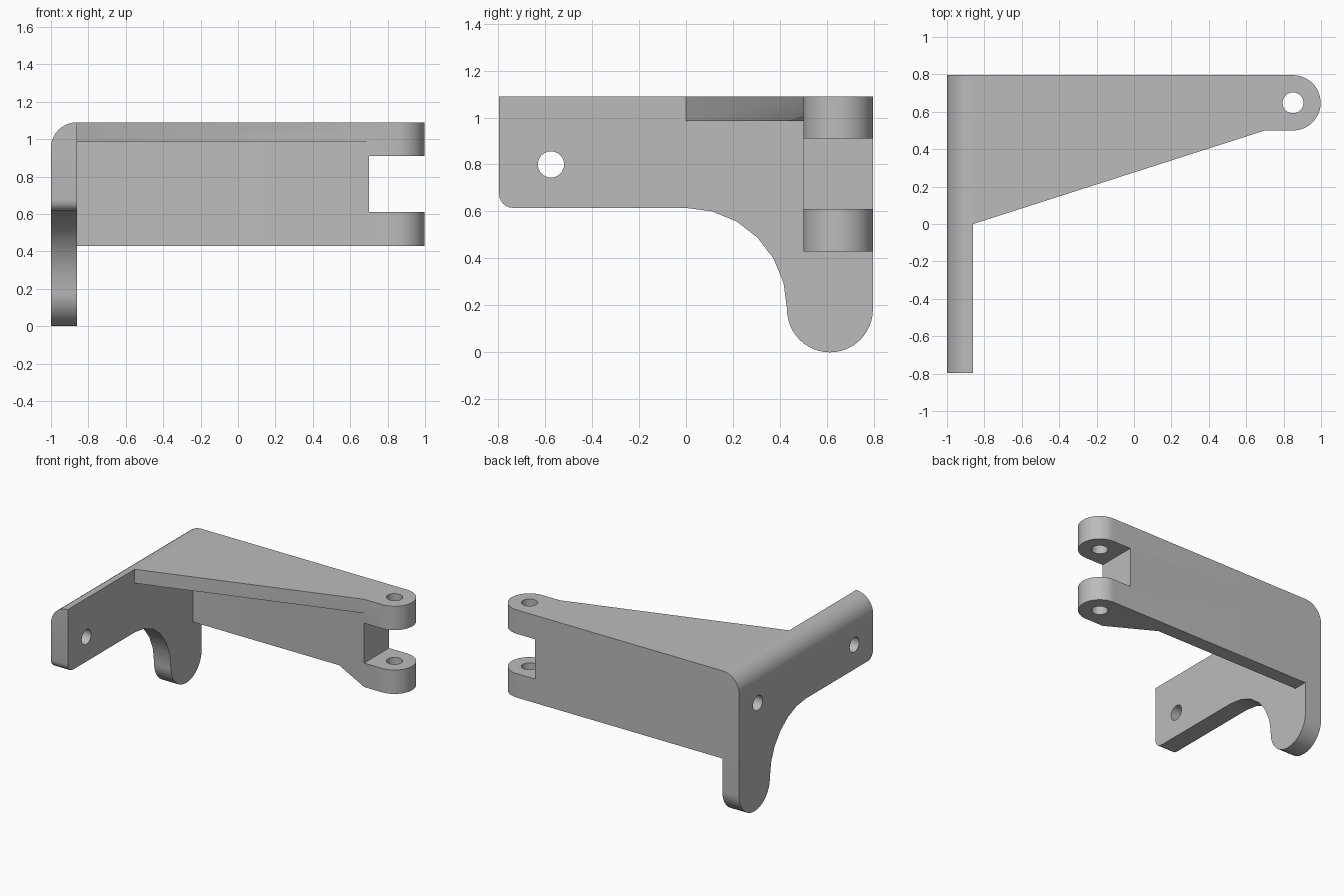
import bpy
import bmesh
from math import cos, sin, radians
from mathutils import Matrix, Vector

cube = bpy.data.objects.get("Cube")
if cube:
    bpy.data.objects.remove(cube, do_unlink=True)

grey = bpy.data.materials.new("plain grey")
grey.use_nodes = True
grey.diffuse_color = (0.5, 0.5, 0.5, 1)
grey.node_tree.nodes["Principled BSDF"].inputs["Base Color"].default_value = (0.5, 0.5, 0.5, 1)

X_IN, X_OUT = -0.86, -1.0      # inner and outer face of the side plate
BACK, TOP = 0.796, 1.09
BASE = 0.43                    # underside of the back wall
LUG_X, LUG_Y, LUG_R = 0.85, 0.648, 0.148
HOLE_R = 0.056


def arc(cx, cy, r, start, end, steps):
    """Points on a circular arc, angles in degrees."""
    angles = [radians(start + (end - start) * i / steps) for i in range(steps + 1)]
    return [(cx + r * cos(a), cy + r * sin(a)) for a in angles]


def extrude(name, points, low, high, axis="z", round_edge=0):
    """Solid from a flat outline, pushed along z (xy outline) or x (yz outline)."""
    bm = bmesh.new()
    place = (lambda p: (p[0], p[1], low)) if axis == "z" else (lambda p: (low, p[0], p[1]))
    face = bm.faces.new([bm.verts.new(place(p)) for p in points])
    moved = bmesh.ops.extrude_face_region(bm, geom=[face])["geom"]
    depth = high - low
    offset = Vector((0, 0, depth)) if axis == "z" else Vector((depth, 0, 0))
    bmesh.ops.translate(bm, vec=offset, verts=[v for v in moved if isinstance(v, bmesh.types.BMVert)])
    bmesh.ops.recalc_face_normals(bm, faces=bm.faces)
    if round_edge:
        edges = [e for e in bm.edges
                 if all(abs(v.co.x - X_OUT) < 1e-4 and abs(v.co.z - TOP) < 1e-4 for v in e.verts)]
        bmesh.ops.bevel(bm, geom=edges, offset=round_edge, segments=10, profile=0.5, affect="EDGES")
    mesh = bpy.data.meshes.new(name)
    bm.to_mesh(mesh)
    bm.free()
    mesh.materials.append(grey)
    obj = bpy.data.objects.new(name, mesh)
    bpy.context.collection.objects.link(obj)
    return obj


def combine(target, tool, operation):
    """Apply a boolean and drop the tool."""
    mod = target.modifiers.new("boolean", "BOOLEAN")
    mod.operation, mod.solver, mod.object = operation, "EXACT", tool
    bpy.ops.object.select_all(action="DESELECT")
    bpy.context.view_layer.objects.active = target
    target.select_set(True)
    bpy.ops.object.modifier_apply(modifier=mod.name)
    bpy.data.objects.remove(tool, do_unlink=True)


# Side plate: arm, curved inner throat and rounded leg
plate_outline = (
    [(-BACK, TOP), (BACK, TOP)]
    + arc(0.613, 0.183, 0.183, 0, -180, 24)
    + arc(0, 0.185, 0.43, 0, 90, 6)
    + arc(-BACK + 0.06, 0.675, 0.06, -90, -180, 6)
)
bracket = extrude("bracket", plate_outline, X_OUT, X_IN, "x", round_edge=0.138)

# Back wall flaring out into the rounded hinge lug
lug_end = arc(LUG_X, LUG_Y, LUG_R, -90, 90, 24)
front = LUG_Y - LUG_R
wall_outline = [(X_IN, BACK), (X_IN, 0.69), (0.36, 0.69), (0.7, front)] + lug_end
wall = extrude("back_wall", wall_outline, BASE, TOP)

# Tapered top web
web_outline = [(X_IN, BACK), (X_IN, 0), (0.7, front)] + lug_end
web = extrude("top_web", web_outline, 0.985, TOP)

combine(wall, web, "UNION")
combine(bracket, wall, "UNION")

# Slot between the two lugs
slot = extrude("slot_cutter", [(0.7, 0.3), (1.2, 0.3), (1.2, 1), (0.7, 1)], 0.61, 0.91)
combine(bracket, slot, "DIFFERENCE")

# Hinge pin hole and the two mounting holes
pin = extrude("pin_cutter", arc(LUG_X, LUG_Y, HOLE_R, 0, 345, 23), 0.2, 1.3)
combine(bracket, pin, "DIFFERENCE")
for y in (-0.575, 0.575):
    bolt = extrude("bolt_cutter", arc(y, 0.8, HOLE_R, 0, 345, 23), -1.1, -0.8, "x")
    combine(bracket, bolt, "DIFFERENCE")

bracket.select_set(True)
bpy.context.view_layer.objects.active = bracket
bpy.ops.object.shade_smooth_by_angle(angle=radians(30))
